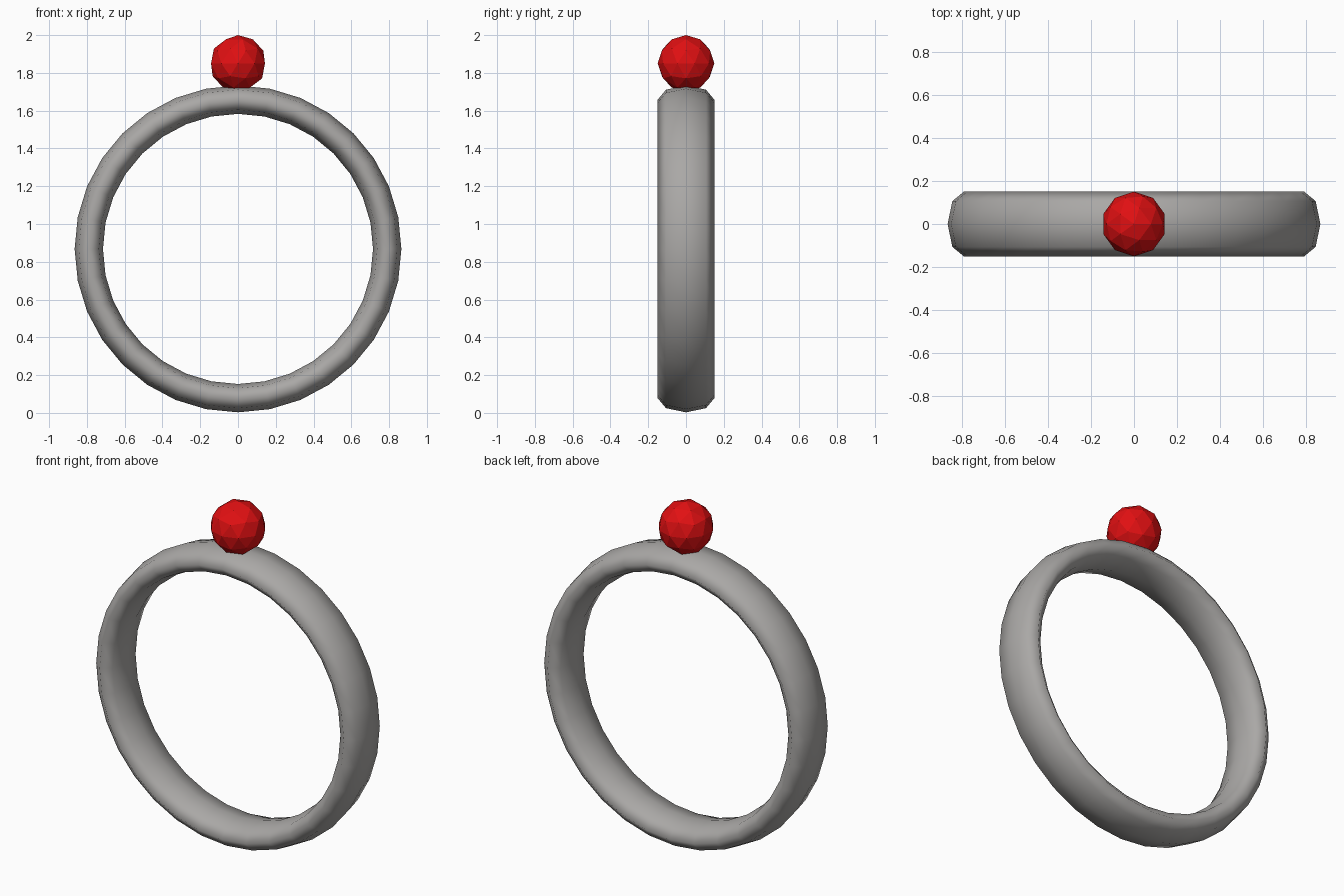
import bpy
import math

if "Cube" in bpy.data.objects:
    bpy.data.objects.remove(bpy.data.objects["Cube"])


def material(name, rgb):
    m = bpy.data.materials.new(name)
    m.diffuse_color = (*rgb, 1.0)
    m.use_nodes = True
    m.node_tree.nodes["Principled BSDF"].inputs["Base Color"].default_value = m.diffuse_color
    return m


silver = material("silver grey", (0.40, 0.39, 0.38))
red = material("gem red", (0.75, 0.005, 0.006))

# Band: a torus widened along its axis, standing upright
bpy.ops.mesh.primitive_torus_add(
    major_radius=0.79, minor_radius=0.075,
    major_segments=32, minor_segments=8,
    location=(0, 0, 0.868), rotation=(math.pi / 2, 0, 0))
band = bpy.context.object
band.name = "band"
band.scale = (1, 1, 2)
bpy.ops.object.transform_apply(location=False, rotation=True, scale=True)
bpy.ops.object.shade_smooth()
band.data.materials.append(silver)

# Gem: faceted ball sunk slightly into the top of the band
bpy.ops.mesh.primitive_ico_sphere_add(
    subdivisions=2, radius=0.15, location=(0, 0, 1.85))
gem = bpy.context.object
gem.name = "gem"
bpy.ops.object.shade_flat()
gem.data.materials.append(red)
